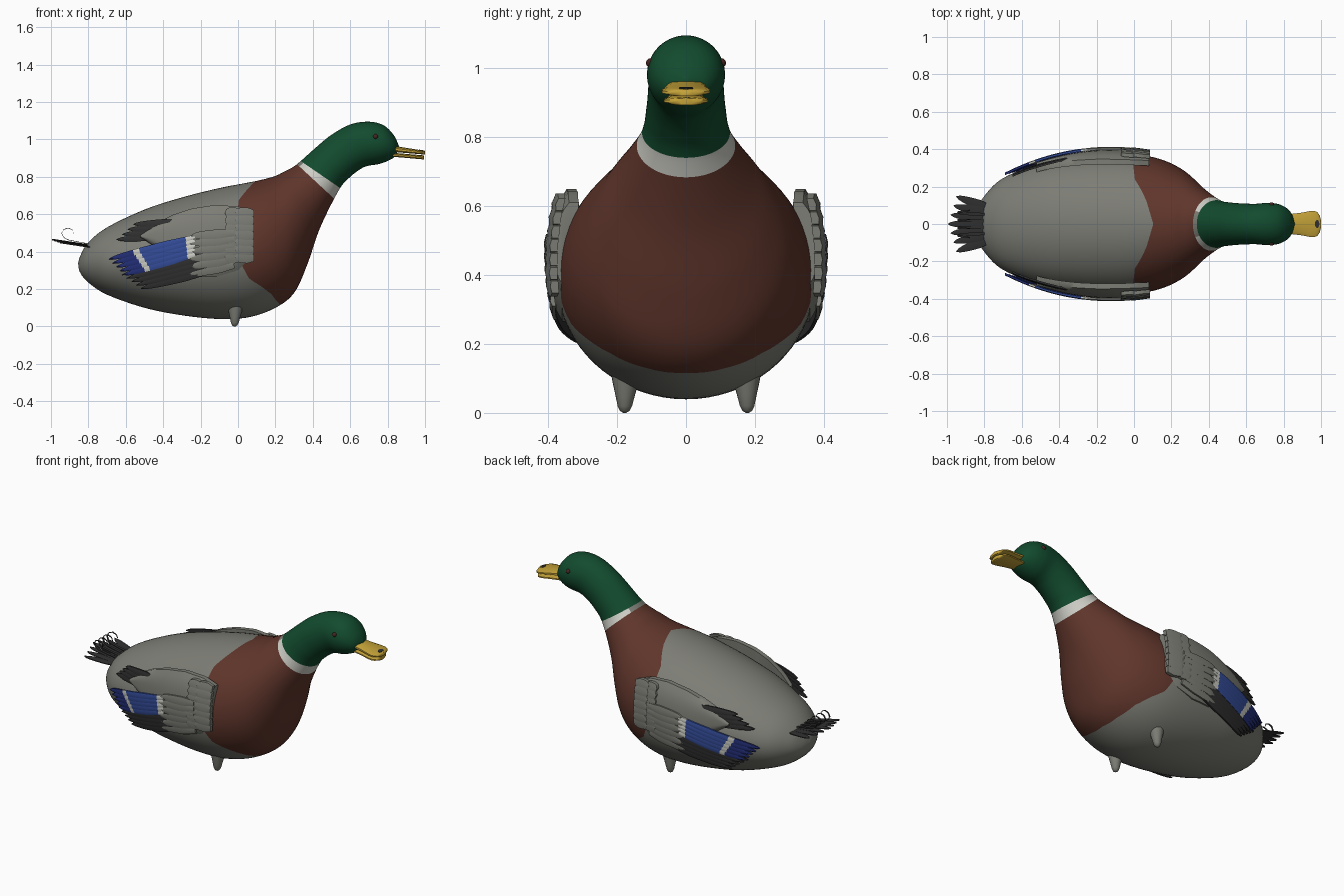
import bpy, bmesh, math
from mathutils import Vector

if "Cube" in bpy.data.objects:
    bpy.data.objects.remove(bpy.data.objects["Cube"])

COLOURS = {
    "grey": (0.205, 0.205, 0.18), "chestnut": (0.115, 0.036, 0.024),
    "green": (0.006, 0.07, 0.027), "white": (0.62, 0.62, 0.57),
    "yellow": (0.55, 0.36, 0.04), "charcoal": (0.03, 0.03, 0.03),
    "blue": (0.035, 0.075, 0.33), "navy": (0.018, 0.03, 0.2),
    "eye_brown": (0.06, 0.018, 0.015)}
NAMES = list(COLOURS)
for n, c in COLOURS.items():
    bpy.data.materials.new(n).diffuse_color = (*c, 1)


def finish(bm, name, angle=40):
    bmesh.ops.remove_doubles(bm, verts=bm.verts, dist=0.0002)
    bmesh.ops.recalc_face_normals(bm, faces=bm.faces)
    me = bpy.data.meshes.new(name)
    bm.to_mesh(me)
    bm.free()
    for n in NAMES:
        me.materials.append(bpy.data.materials[n])
    ob = bpy.data.objects.new(name, me)
    bpy.context.collection.objects.link(ob)
    bpy.ops.object.select_all(action='DESELECT')
    ob.select_set(True)
    bpy.context.view_layer.objects.active = ob
    bpy.ops.object.shade_smooth_by_angle(angle=math.radians(angle))
    return ob


def loft(bm, rows, colour, closed=True, caps=True):
    """Skin rows of points; colour is a name or a function of (row, column)."""
    vs = [[bm.verts.new(p) for p in r] for r in rows]
    n = len(rows[0])
    pick = colour if callable(colour) else (lambda i, j: colour)
    for i in range(len(vs) - 1):
        for j in range(n if closed else n - 1):
            k = (j + 1) % n
            f = bm.faces.new((vs[i][j], vs[i][k], vs[i + 1][k], vs[i + 1][j]))
            f.material_index = NAMES.index(pick(i, j))
    if caps:
        for i, r in ((0, vs[0]), (len(vs) - 2, vs[-1])):
            bm.faces.new(r).material_index = NAMES.index(pick(i, 0))


def piecewise(table, x):
    for (a, p), (b, q) in zip(table, table[1:]):
        if x <= b:
            return p + (q - p) * (x - a) / (b - a)
    return table[-1][1]


# Body, neck and head: sections given as top x,z, bottom x,z, half width
RINGS = [(-.855, .34, -.855, .34, 0), (-.84, .385, -.845, .29, .07),
         (-.80, .45, -.80, .235, .15), (-.70, .53, -.70, .17, .245),
         (-.5, .625, -.5, .10, .325), (-.3, .69, -.3, .06, .36),
         (-.1, .74, -.1, .04, .375), (.03, .765, .06, .05, .368),
         (.12, .783, .2, .10, .34), (.2, .805, .30, .18, .295),
         (.25, .83, .37, .33, .245), (.29, .85, .44, .53, .187),
         (.33, .88, .54, .73, .13), (.42, .96, .60, .80, .115),
         (.5, 1.025, .66, .845, .11), (.6, 1.08, .7, .86, .108),
         (.7, 1.095, .75, .868, .113), (.78, 1.075, .80, .885, .1),
         (.835, 1.02, .842, .912, .062), (.86, .965, .86, .965, 0)]
LAST = len(RINGS) - 1


def section(t):
    i = min(int(t), LAST - 1)
    u = t - i
    p = [RINGS[min(max(i + k, 0), LAST)] for k in (-1, 0, 1, 2)]
    return [0.5 * (2 * b + (c - a) * u + (2 * a - 5 * b + 4 * c - d) * u * u
                   + (3 * b - a - 3 * c + d) * u ** 3) for a, b, c, d in zip(*p)]


def body_point(t, a):
    xt, zt, xb, zb, w = section(t)
    c = math.cos(a) / 2
    return ((xt + xb) / 2 + (xt - xb) * c, w * math.sin(a), (zt + zb) / 2 + (zt - zb) * c)


# Breast edge: section parameter by angle from the top
BREAST = [(0, 7.8), (20, 7.35), (40, 6.75), (74, 6.58), (97, 6.7), (115, 7.05),
          (127, 7.55), (140, 7.9), (160, 8.15), (180, 8.25)]
SEGS = 72
ZONES = [("grey", 36), ("chestnut", 26), ("white", 3), ("green", 36)]
row_colour = [n for n, count in ZONES for _ in range(count)]


def body_rows():
    cols = []
    for j in range(SEGS):
        deg = 360 * j / SEGS
        edges = [0, piecewise(BREAST, min(deg, 360 - deg)), 11.72, 12.08, LAST]
        ts = [0]
        for (n, count), lo, hi in zip(ZONES, edges, edges[1:]):
            ts += [lo + (hi - lo) * (k + 1) / count for k in range(count)]
        cols.append([body_point(t, math.radians(deg)) for t in ts])
    return list(zip(*cols))


def body_colour(i, j):
    nape = min(j, SEGS - 1 - j) < 6
    return "grey" if row_colour[i] == "white" and nape else row_colour[i]


bm = bmesh.new()
loft(bm, body_rows(), body_colour, caps=False)
finish(bm, "body_and_head", 60)


def feather(bm, a, b, width, surf, off, colour, point=4, thick=0.01, n=14):
    """Thin leaf from a to b in the plane of surf(p, q, offset)."""
    a, b = Vector(a), Vector(b)
    d = (b - a).normalized()
    side = Vector((-d.y, d.x))
    rows = []
    for i in range(n + 1):
        u = i / n
        h = width / 2 * (.6 + .4 * min(1, u * 3)) * math.sqrt(max(1 - u ** point, .003))
        c = a.lerp(b, u)
        l, r = c + side * h, c - side * h
        rows.append([surf(*l, off), surf(*c, off + .004), surf(*r, off),
                     surf(*r, off - thick), surf(*l, off - thick)])
    loft(bm, rows, (lambda i, j: colour((i + .5) / n)) if callable(colour) else colour)


def speculum(u):
    if u < .1 or .64 < u < .73:
        return "white"
    return "blue" if u < .7 else "navy"


# Wing pad outline: x -> upper z and lower z
WING_TOP = [(-.52, .49), (-.45, .545), (-.35, .597), (-.25, .63), (-.12, .65), (0, .642), (.08, .61)]
WING_LOW = [(-.52, .475), (-.45, .43), (-.35, .36), (-.25, .265), (-.12, .265), (0, .30), (.08, .37)]

for s, label in ((-1, "right"), (1, "left")):
    def surf(x, z, off):
        y = .397 - .42 * (x + .12) ** 2 - .6 * (z - .43) ** 2
        return (x, s * (y + off), z)

    # Smooth wing pad
    bm = bmesh.new()
    rows = []
    for i in range(25):
        x = -.52 + .6 * i / 24
        hi, lo = piecewise(WING_TOP, x), piecewise(WING_LOW, x)
        out = [surf(x, lo + (hi - lo) * k / 12, -.022 * (k / 6 - 1) ** 4) for k in range(13)]
        rows.append(out + [surf(x, hi, -.05), surf(x, lo, -.05)])
    loft(bm, rows, "grey")
    finish(bm, label + "_wing_pad", 50)

    # Dark flight feathers above and below
    bm = bmesh.new()
    for i in range(4):
        feather(bm, (-.36 + .02 * i, .485 + .025 * i), (-.65 + .03 * i, .465 + .027 * i),
                .04, surf, -.016 + .002 * i, "charcoal", 3)
    for i in range(5):
        feather(bm, (-.16, .40 - .027 * i), (-.62 + .025 * i, .275 - .018 * i),
                .042, surf, .006 - .001 * i, "charcoal", 3)
    finish(bm, label + "_dark_feathers")

    # Blue wing patch with white bars
    bm = bmesh.new()
    for i in range(5):
        feather(bm, (-.23, .48 - .024 * i), (-.69 + .02 * i, .36 - .021 * i),
                .036, surf, .013 - .001 * i, speculum, 5, n=28)
    finish(bm, label + "_blue_feathers")

    # Grey coverts and shoulder scales
    bm = bmesh.new()
    for i in range(6):
        feather(bm, (-.02, .50 - .035 * i), (-.25 - .01 * (i % 2), .485 - .041 * i),
                .05, surf, .014 - .002 * i, "grey")
    for c in range(2):
        for r in range(7):
            z = .605 - .04 * r
            feather(bm, (.085 - .07 * c, z), (-.015 - .055 * c, z + .005),
                    .058, surf, .013 - .004 * c + .001 * (r % 2), "grey", 6, .02)
    finish(bm, label + "_grey_coverts")

    # Eye
    bm = bmesh.new()
    bmesh.ops.create_uvsphere(bm, u_segments=16, v_segments=10, radius=.014)
    bmesh.ops.translate(bm, verts=bm.verts, vec=(.735, s * .102, 1.015))
    for f in bm.faces:
        f.material_index = NAMES.index("eye_brown")
    finish(bm, label + "_eye")

    # Peg foot
    bm = bmesh.new()
    prof = [(0, .004), (.006, .014), (.02, .021), (.05, .028), (.09, .038), (.13, .046)]
    loft(bm, [[(-.018 + .04 * z + r * math.cos(k * math.pi / 10),
                s * (.178 - .03 * z) + r * math.sin(k * math.pi / 10), z) for k in range(20)]
              for z, r in prof], "grey")
    finish(bm, label + "_foot", 60)


# Tail fan
def tail_surf(x, y, off):
    return (x, y, .432 + .15 * (-.8 - x) + off)


bm = bmesh.new()
for i in range(-3, 4):
    feather(bm, (-.76, .026 * i), (-.995 + .015 * abs(i), .049 * i), .056,
            tail_surf, .004 - .003 * abs(i), "charcoal", 2, .005)
finish(bm, "tail_fan")

# Curled tail feathers
CURL = [(-.78, .437), (-.86, .452), (-.91, .462), (-.932, .475), (-.943, .497),
        (-.932, .517), (-.908, .525), (-.885, .515), (-.878, .495)]
bm = bmesh.new()
for y in (-.05, -.017, .017, .05):
    rows = []
    for k, (x, z) in enumerate(CURL):
        w, yy = .009 - .0008 * k, y * (1 + .06 * k)
        rows.append([(x, yy - w, z), (x, yy + w, z), (x, yy + w, z + .003), (x, yy - w, z + .003)])
    loft(bm, rows, "charcoal")
finish(bm, "tail_curls", 60)

# Bill halves: x, half width
BILL = [(.80, .05), (.86, .056), (.90, .061), (.94, .069), (.965, .070),
        (.982, .062), (.993, .045), (1.0, .018)]


def bill_part(name, length, scale, z_top, z_low):
    b = bmesh.new()
    rows = []
    for x, h in BILL:
        u = (x - .8) / .2
        x, h = .8 + .2 * u * length, h * scale
        hi, lo = (p + (q - p) * u for p, q in (z_top, z_low))
        e = (hi - lo) * .3
        rows.append([(x, -h, lo + e), (x, -h, hi - e), (x, -.75 * h, hi), (x, 0, hi + .003),
                     (x, .75 * h, hi), (x, h, hi - e), (x, h, lo + e), (x, .7 * h, lo), (x, -.7 * h, lo)])
    loft(b, rows, "yellow")
    finish(b, name, 50)


bill_part("upper_bill", 1, 1, (.968, .936), (.936, .919))
bill_part("lower_bill", .97, .92, (.928, .912), (.910, .893))

# Dark nail on the bill tip
bm = bmesh.new()
loft(bm, [[(.979 + .012 * math.cos(k * math.pi / 10), .021 * math.sin(k * math.pi / 10),
            z - .16 * .012 * math.cos(k * math.pi / 10)) for k in range(20)]
          for z in (.937, .944)], "charcoal")
finish(bm, "bill_nail")

for m in bpy.data.materials:
    if m.users and not m.is_grease_pencil:
        m.use_nodes = True
        m.node_tree.nodes["Principled BSDF"].inputs["Base Color"].default_value = m.diffuse_color
